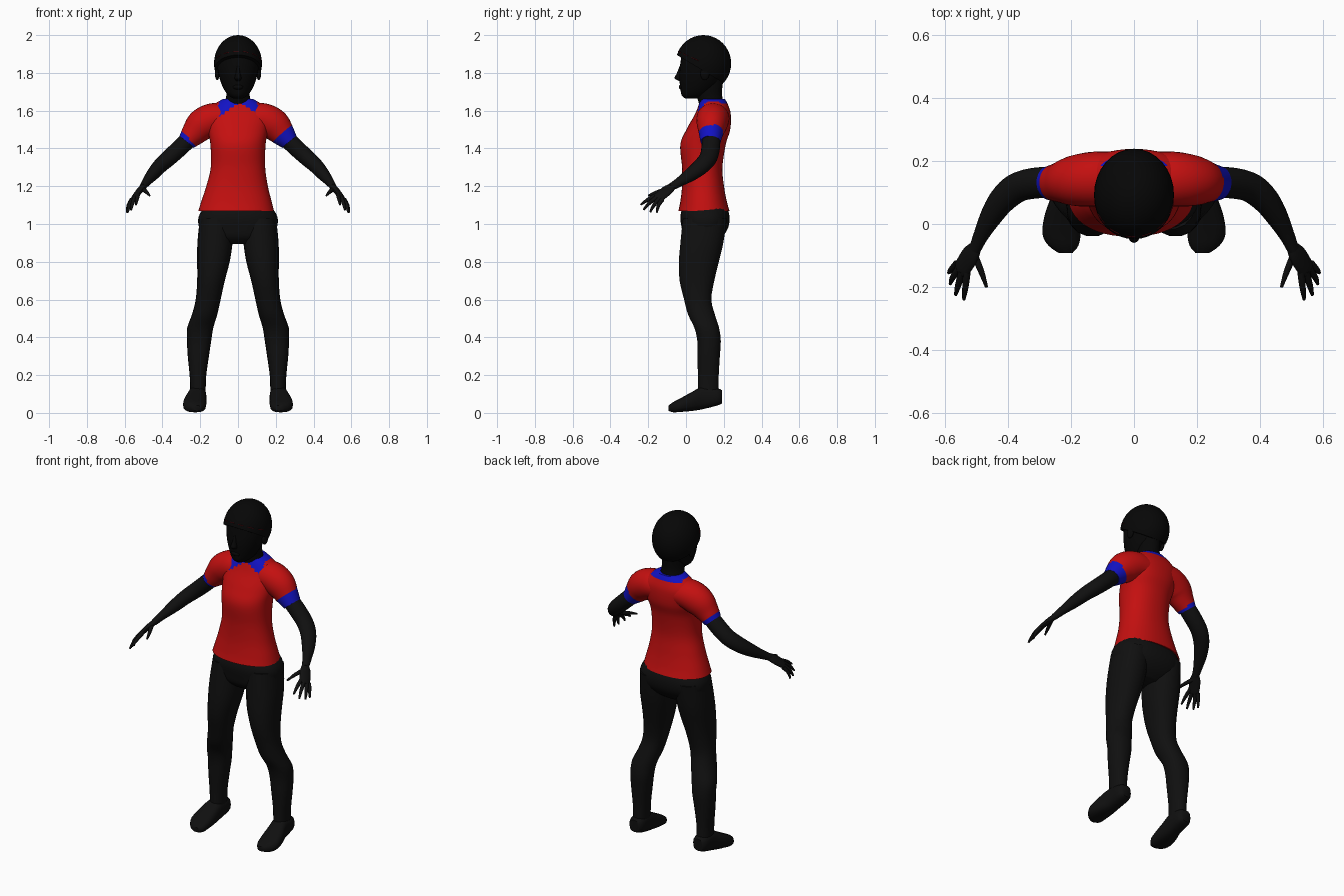
import bpy, bmesh, math
from mathutils import Vector

cube = bpy.data.objects.get("Cube")
if cube:
    bpy.data.objects.remove(cube)


def material(name, rgb):
    m = bpy.data.materials.new(name)
    m.use_nodes = True
    m.diffuse_color = (*rgb, 1)
    m.node_tree.nodes["Principled BSDF"].inputs["Base Color"].default_value = (*rgb, 1)
    return m


BLACK = material("matte black", (0.005, 0.005, 0.005))
DARK = material("deep black", (0.002, 0.002, 0.002))
RED = material("shirt red", (0.55, 0.005, 0.005))
BLUE = material("trim blue", (0.006, 0.006, 0.55))
MAROON = material("dark red", (0.1, 0.003, 0.005))


def finish(name, bm, mats, rule=None, angle=50):
    """Turn a bmesh into a smooth object; rule picks the material per face."""
    bmesh.ops.recalc_face_normals(bm, faces=bm.faces)
    if rule:
        for f in bm.faces:
            f.material_index = rule(f.calc_center_median())
    mesh = bpy.data.meshes.new(name)
    bm.to_mesh(mesh)
    bm.free()
    for m in mats:
        mesh.materials.append(m)
    ob = bpy.data.objects.new(name, mesh)
    bpy.context.collection.objects.link(ob)
    bpy.ops.object.select_all(action='DESELECT')
    ob.select_set(True)
    bpy.context.view_layer.objects.active = ob
    bpy.ops.object.shade_smooth_by_angle(angle=math.radians(angle))
    return ob


def smooth_keys(keys, sub):
    """Catmull-Rom interpolation through rows of numbers."""
    out = []
    for i in range(len(keys) - 1):
        p0, p1 = keys[max(i - 1, 0)], keys[i]
        p2, p3 = keys[i + 1], keys[min(i + 2, len(keys) - 1)]
        for k in range(sub):
            t = k / sub
            out.append([0.5 * (2 * b + (c - a) * t + (2 * a - 5 * b + 4 * c - d) * t * t
                               + (3 * b - a - 3 * c + d) * t ** 3)
                        for a, b, c, d in zip(p0, p1, p2, p3)])
    return out + [list(keys[-1])]


def loft(name, keys, mats, axis=None, ref=(0, 1, 0), n=20, sub=4, power=1.0, side=1, rule=None):
    """Skin elliptical rings; each key is x, y, z, radius along ref, other radius."""
    rows = smooth_keys(keys, sub)
    mids = [Vector(r[:3]) for r in rows]
    bm = bmesh.new()
    rings = []
    for i, r in enumerate(rows):
        t = Vector(axis) if axis else mids[min(i + 1, len(mids) - 1)] - mids[max(i - 1, 0)]
        t.normalize()
        u = Vector(ref)
        u = (u - t * u.dot(t)).normalized()
        v = t.cross(u)
        ring = []
        for k in range(n):
            c, s = math.cos(2 * math.pi * k / n), math.sin(2 * math.pi * k / n)
            c = math.copysign(abs(c) ** power, c)
            s = math.copysign(abs(s) ** power, s)
            p = mids[i] + u * c * r[3] + v * s * r[4]
            ring.append(bm.verts.new((p.x * side, p.y, p.z)))
        rings.append(ring)
    for a, b in zip(rings, rings[1:]):
        for k in range(n):
            bm.faces.new((a[k], a[(k + 1) % n], b[(k + 1) % n], b[k]))
    bm.faces.new(rings[0])
    bm.faces.new(rings[-1])
    return finish(name, bm, mats, rule)


def ellipsoid(name, centre, radii, mat, cut=None):
    bm = bmesh.new()
    bmesh.ops.create_uvsphere(bm, u_segments=32, v_segments=20, radius=1)
    for v in bm.verts:
        v.co = Vector(centre) + Vector(a * b for a, b in zip(v.co, radii))
    if cut:
        res = bmesh.ops.bisect_plane(bm, geom=bm.verts[:] + bm.edges[:] + bm.faces[:],
                                     plane_co=cut[0], plane_no=cut[1], clear_inner=True)
        bmesh.ops.edgeloop_fill(bm, edges=[e for e in res["geom_cut"]
                                           if isinstance(e, bmesh.types.BMEdge)])
    return finish(name, bm, [mat])


UP, X = (0, 0, 1), (1, 0, 0)


# Shirt body with a pointed blue collar
def collar(c):
    if c.y < 0.1:
        return int(abs(c.x) < 0.105 and c.z > 1.645 - 0.6 * abs(c.x) - (0.012 if c.x < 0 else 0))
    return int(c.z > 1.635 and abs(c.x) < 0.1)


loft("shirt_body", [
    (-.01, .095, 1.07, .2, .135), (-.008, .093, 1.12, .186, .123), (-.005, .09, 1.2, .163, .111),
    (0, .086, 1.3, .144, .107), (0, .09, 1.42, .146, .12), (0, .118, 1.5, .16, .116),
    (0, .142, 1.58, .17, .095), (0, .145, 1.63, .13, .078), (0, .142, 1.662, .08, .064)],
    [RED, BLUE], UP, X, n=48, sub=6, power=0.9, rule=collar)

# Hips
loft("hips", [
    (0, .1, 1.1, .17, .115), (0, .1, 1.04, .208, .13), (0, .1, .98, .205, .123),
    (0, .09, .93, .17, .1), (0, .085, .895, .08, .06)], [BLACK], UP, X, n=28, power=0.85)

for s, label in ((1, "left"), (-1, "right")):
    # Sleeve with a blue cuff, fuller on one side
    def cuff(c, s=s):
        along = abs(c.x) * 0.7 - c.z * 0.7
        return int(along > (-0.87 if s > 0 and c.z > 1.4 else -0.835))

    loft(label + "_sleeve", [
        (.05, .145, 1.56, .085, .075), (.13, .142, 1.555, .087, .085), (.19, .137, 1.525, .08, .085),
        (.235, .132, 1.478, .064, .068), (.272, .13, 1.435, .053, .049)],
        [RED, BLUE], n=28, sub=6, side=s, rule=cuff)

    # Arm
    loft(label + "_arm", [
        (.22, .132, 1.49, .045, .045), (.29, .132, 1.42, .049, .046), (.36, .12, 1.355, .048, .044),
        (.41, .085, 1.31, .046, .04), (.45, .03, 1.265, .038, .034), (.485, -.035, 1.222, .026, .023),
        (.505, -.08, 1.195, .021, .018)], [BLACK], side=s, n=18)

    # Hand
    across = (-.03, -.025, .025)
    loft(label + "_palm", [
        (.5, -.07, 1.2, .02, .016), (.52, -.1, 1.178, .033, .016),
        (.548, -.145, 1.14, .031, .013), (.553, -.153, 1.133, .02, .007)],
        [BLACK], ref=across, side=s, n=14)
    fingers = {
        "thumb": ((.508, -.095, 1.186), (.485, -.15, 1.17), (.468, -.2, 1.15)),
        "index_finger": ((.53, -.15, 1.155), (.535, -.2, 1.13), (.54, -.24, 1.102)),
        "middle_finger": ((.545, -.15, 1.145), (.558, -.195, 1.11), (.566, -.225, 1.075)),
        "ring_finger": ((.555, -.14, 1.135), (.575, -.17, 1.1), (.583, -.19, 1.062)),
        "little_finger": ((.562, -.125, 1.13), (.58, -.145, 1.1), (.588, -.155, 1.06))}
    for finger, (a, b, c) in fingers.items():
        loft(label + "_" + finger, [(*a, .012, .012), (*b, .01, .01), (*c, .005, .005)],
             [BLACK], ref=across, side=s, n=8, sub=3)

    # Trouser leg
    loft(label + "_leg", [
        (.112, .1, 1.03, .09, .118), (.122, .084, .9, .093, .115), (.13, .068, .8, .086, .107),
        (.143, .058, .7, .073, .093), (.158, .062, .6, .066, .073), (.177, .082, .52, .067, .072),
        (.2, .11, .45, .069, .066), (.206, .122, .38, .064, .063), (.21, .12, .3, .056, .06),
        (.212, .118, .2, .044, .056), (.212, .118, .13, .041, .056), (.214, .118, .07, .04, .055)],
        [BLACK], UP, X, side=s, n=18, sub=3, power=0.9)

    # Shoe
    loft(label + "_shoe", [
        (.213, .19, .085, .03, .035), (.213, .165, .085, .045, .046), (.216, .09, .08, .048, .06),
        (.225, .03, .06, .058, .05), (.23, -.03, .041, .061, .036), (.224, -.068, .03, .048, .027),
        (.217, -.092, .025, .022, .014)],
        [BLACK], (0, 1, 0), X, side=s, n=16, sub=3, power=0.75)

    # Ear
    ellipsoid(label + "_ear", (.11 * s, .1, 1.795), (.012, .024, .033), DARK)

# Neck and head
loft("neck", [(0, .14, 1.6, .085, .06), (0, .128, 1.66, .066, .066), (0, .12, 1.7, .06, .07),
              (0, .12, 1.78, .06, .08)], [DARK], UP, X)
loft("head", [
    (0, .03, 1.665, .025, .035), (0, .045, 1.682, .052, .068), (0, .062, 1.72, .078, .092),
    (0, .078, 1.78, .1, .114), (0, .088, 1.85, .112, .118), (0, .09, 1.92, .1, .105),
    (0, .09, 1.97, .05, .06)], [DARK], UP, X, n=28)

# Nose and lips
loft("nose", [(0, -.015, 1.845, .008, .015), (0, -.03, 1.8, .012, .018),
              (0, -.038, 1.772, .018, .022), (0, -.025, 1.757, .012, .012)], [DARK], UP, X, n=12)
ellipsoid("lips", (0, -.022, 1.725), (.028, .016, .014), DARK)

# Cap of hair, sloping down towards the nape
HAIR, SIZE = Vector((0, .092, 1.85)), Vector((.127, .147, .15))
ellipsoid("hair", HAIR, SIZE, DARK, ((0, .06, 1.83), Vector((0, .6, 1))))

# Thin broken red line around the hair
for i in range(6):
    path = []
    for k in range(4):
        a = math.radians(-155 + i * 26 + k * 5)
        z = 1.915 - 0.06 * (1 + math.sin(a))
        f = math.sqrt(1 - ((z - HAIR.z) / SIZE.z) ** 2)
        path.append((SIZE.x * f * math.cos(a), HAIR.y + SIZE.y * f * math.sin(a), z, .002, .002))
    loft("hair_line_%d" % (i + 1), path, [MAROON], ref=UP, n=6, sub=1)
